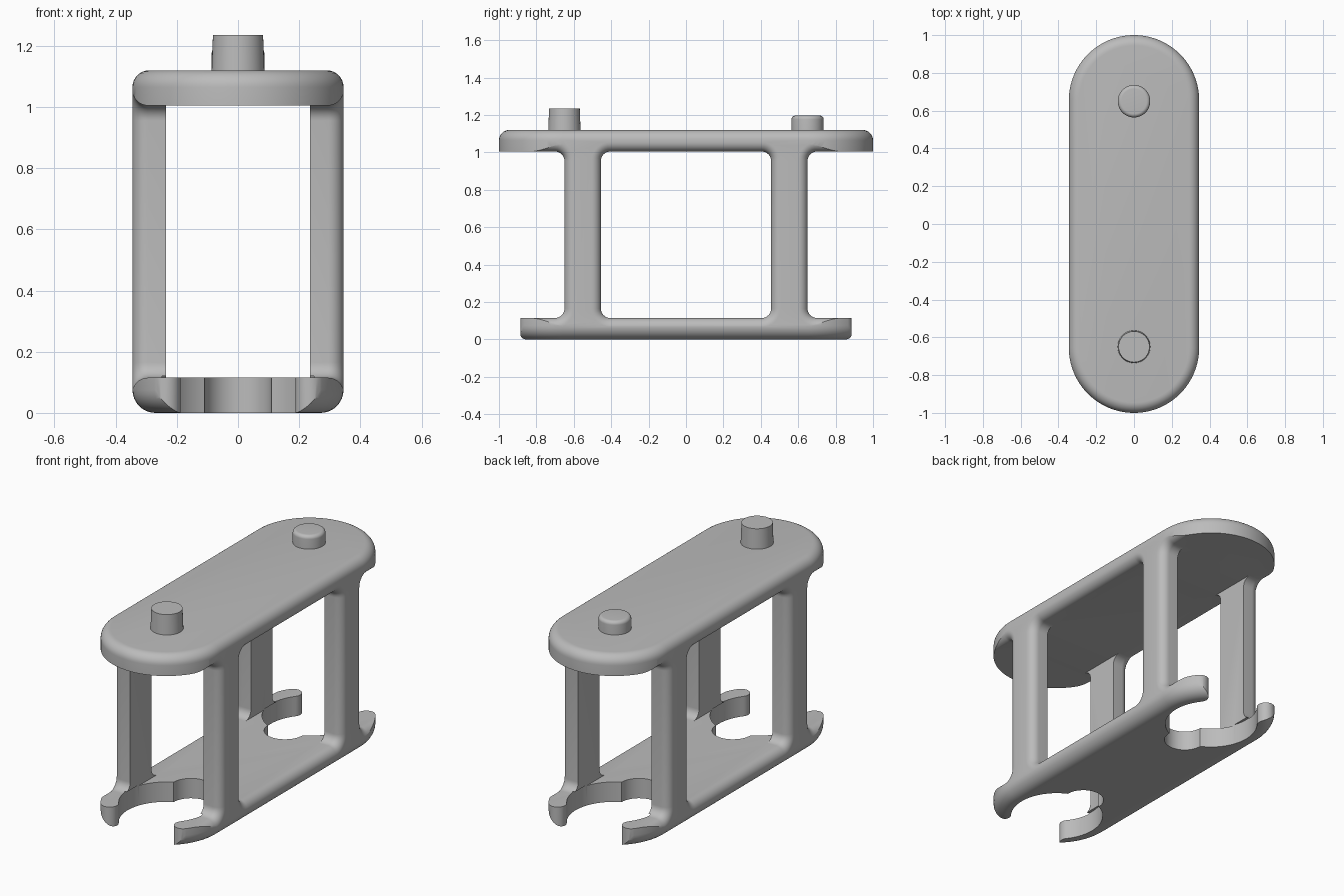
import bpy, bmesh
from math import sin, cos, pi, sqrt, atan2

cube = bpy.data.objects.get("Cube")
if cube:
    bpy.data.objects.remove(cube, do_unlink=True)

HALF_W, CENTER_Y = 0.345, 0.655        # rounded-end outline
PLATE, TOP = 0.115, 1.12               # plate thickness, body height
GAP_TOP = TOP - PLATE
EDGE = 0.05                            # rounding of the opening edges

grey = bpy.data.materials.new("plain grey")
grey.use_nodes = True
colour = (0.5, 0.5, 0.5, 1)
grey.diffuse_color = colour
grey.node_tree.nodes["Principled BSDF"].inputs["Base Color"].default_value = colour


def loft(name, rings):
    """Skin a stack of equal-length rings and cap both ends."""
    bm = bmesh.new()
    loops = [[bm.verts.new(p) for p in ring] for ring in rings]
    n = len(loops[0])
    for a, b in zip(loops, loops[1:]):
        for i in range(n):
            j = (i + 1) % n
            bm.faces.new((a[i], a[j], b[j], b[i]))
    bm.faces.new(loops[0][::-1])
    bm.faces.new(loops[-1])
    bmesh.ops.recalc_face_normals(bm, faces=bm.faces)
    mesh = bpy.data.meshes.new(name)
    bm.to_mesh(mesh)
    bm.free()
    ob = bpy.data.objects.new(name, mesh)
    bpy.context.collection.objects.link(ob)
    mesh.materials.append(grey)
    return ob


def arc(cx, cy, r, start, end, n):
    return [(cx + r * cos(start + (end - start) * i / n),
             cy + r * sin(start + (end - start) * i / n)) for i in range(n + 1)]


def stadium(inset, z):
    r = HALF_W - inset
    pts = arc(0, CENTER_Y, r, 0, pi, 48) + arc(0, -CENTER_Y, r, pi, 2 * pi, 48)
    return [(x, y, z) for x, y in pts]


def cut(target, cutter):
    mod = target.modifiers.new("cut", 'BOOLEAN')
    mod.operation, mod.solver, mod.object = 'DIFFERENCE', 'EXACT', cutter
    bpy.context.view_layer.objects.active = target
    bpy.ops.object.modifier_apply(modifier=mod.name)
    bpy.data.objects.remove(cutter, do_unlink=True)


def smooth(ob):
    bpy.ops.object.select_all(action='DESELECT')
    ob.select_set(True)
    bpy.context.view_layer.objects.active = ob
    bpy.ops.object.shade_smooth_by_angle(angle=pi / 6)


# Body: full-height block with rounded top and bottom rims
STEPS = 8
quarter = [i * pi / 2 / STEPS for i in range(STEPS + 1)]
LOW_R, HIGH_R = 0.075, 0.055
rings = [stadium(LOW_R * (1 - sin(t)), LOW_R * (1 - cos(t))) for t in quarter]
rings += [stadium(HIGH_R * (1 - cos(t)), TOP - HIGH_R * (1 - sin(t))) for t in quarter]
frame = loft("frame", rings)


# Side openings: rounded rectangles that flare at the outer faces
def opening(y0, y1):
    def ring(x, d):
        r = EDGE + d
        a, b, c, e = y0 + EDGE, y1 - EDGE, PLATE + EDGE, GAP_TOP - EDGE
        pts = (arc(b, e, r, 0, pi / 2, 8) + arc(a, e, r, pi / 2, pi, 8)
               + arc(a, c, r, pi, 1.5 * pi, 8) + arc(b, c, r, 1.5 * pi, 2 * pi, 8))
        return [(x, y, z) for y, z in pts]
    flare = [(HALF_W - EDGE + EDGE * sin(t), EDGE * (1 - cos(t))) for t in quarter]
    flare.append((HALF_W + EDGE, EDGE))
    return loft("opening_cutter", [ring(-x, d) for x, d in reversed(flare)]
                + [ring(x, d) for x, d in flare])


for span in ((-0.455, 0.455), (0.65, 1.3), (-1.3, -0.65)):
    cut(frame, opening(*span))

# Inner space between the plates and the four posts
INNER = 0.235
corners = ((-INNER, -1.2), (INNER, -1.2), (INNER, 1.2), (-INNER, 1.2))
cut(frame, loft("inner_cutter", [[(x, y, z) for x, y in corners]
                                 for z in (PLATE, GAP_TOP)]))

# Bottom plate end cutouts: round seat, small inner notch, rounded prong tips
SEAT_R, NOTCH_R, NOTCH_Y = 0.25, 0.11, 0.225
mid, cap = (HALF_W + SEAT_R) / 2, (HALF_W - SEAT_R) / 2
tip = atan2(0.183, 0.235)
corner = atan2(sqrt(SEAT_R ** 2 - NOTCH_R ** 2), NOTCH_R)
half = [(0.6, 0.6), (0.6, 0.3)]
half += arc(mid * cos(tip), mid * sin(tip), cap, tip, tip + pi, 16)
half += arc(0, 0, SEAT_R, tip, -corner, 28)[1:]
half += arc(0, -NOTCH_Y, NOTCH_R, 0, -pi / 2, 12)[1:]
outline = half + [(-x, y) for x, y in reversed(half[:-1])]
for side in (1, -1):
    cut(frame, loft("seat_cutter", [[(x, side * (y + CENTER_Y), z) for x, y in outline]
                                    for z in (-0.1, PLATE + 0.005)]))
smooth(frame)


# Pins on the top plate
def pin(name, y, profile):
    ob = loft(name, [[(px, py, z) for px, py in arc(0, y, r, 0, 2 * pi, 48)[:-1]]
                     for r, z in profile])
    smooth(ob)


PIN_R, SHORT_TOP, ROUND = 0.086, 1.197, 0.02
pin("front_pin", -0.65, [(PIN_R + 0.001, TOP - 0.02), (PIN_R - 0.004, 1.236)])
pin("back_pin", 0.65, [(PIN_R, TOP - 0.02)]
    + [(PIN_R - ROUND * (1 - cos(t)), SHORT_TOP - ROUND * (1 - sin(t))) for t in quarter])
